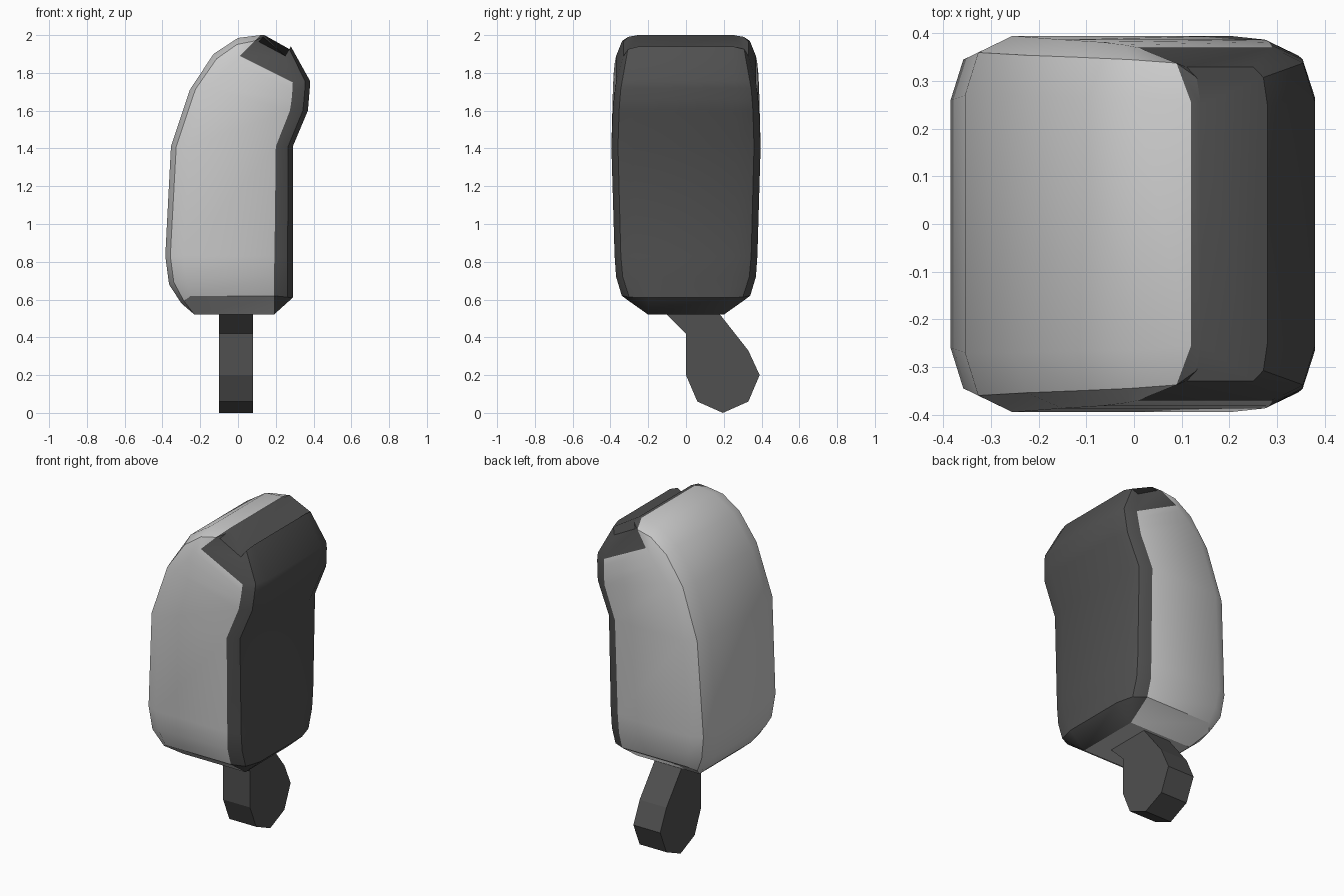
import bpy, bmesh

if "Cube" in bpy.data.objects:
    bpy.data.objects.remove(bpy.data.objects["Cube"])


def material(name, value):
    m = bpy.data.materials.new(name)
    m.diffuse_color = (value, value, value, 1)
    m.use_nodes = True
    m.node_tree.nodes["Principled BSDF"].inputs["Base Color"].default_value = m.diffuse_color
    return m


light = material("light_coating", 0.72)
dark = material("dark_coating", 0.08)


def finish(bm, name, mats, smooth):
    bmesh.ops.remove_doubles(bm, verts=bm.verts[:], dist=0.0005)
    bmesh.ops.recalc_face_normals(bm, faces=bm.faces[:])
    me = bpy.data.meshes.new(name)
    bm.to_mesh(me)
    bm.free()
    ob = bpy.data.objects.new(name, me)
    bpy.context.collection.objects.link(ob)
    for m in mats:
        me.materials.append(m)
    if smooth:
        bpy.ops.object.select_all(action='DESELECT')
        ob.select_set(True)
        bpy.context.view_layer.objects.active = ob
        bpy.ops.object.shade_smooth_by_angle(angle=0.6)
    return ob


# Body cross-sections: (x, z) of left side, left panel edge, right panel edge,
# right side, then half depth of the sides and of the front panel
sections = [
    ((-.23, .52), (-.23, .52), (.19, .52), (.19, .52), .20, .20),
    ((-.30, .58), (-.25, .62), (.19, .62), (.29, .61), .20, .34),
    ((-.365, .68), (-.275, .72), (.19, .72), (.29, .72), .245, .37),
    ((-.385, .83), (-.29, .83), (.193, .83), (.29, .83), .26, .378),
    ((-.355, 1.41), (-.255, 1.41), (.20, 1.41), (.29, 1.41), .27, .395),
    ((-.255, 1.71), (-.15, 1.72), (.275, 1.60), (.37, 1.60), .27, .387),
    ((-.13, 1.90), (-.07, 1.81), (.284, 1.66), (.375, 1.66), .267, .382),
    ((0, 1.985), (-.02, 1.862), (.288, 1.71), (.38, 1.72), .265, .376),
    ((.12, 2.0), (.01, 1.89), (.29, 1.75), (.38, 1.76), .255, .37),
    ((.14, 2.0), (.11, 1.965), (.25, 1.89), (.28, 1.94), .25, .33),
]


def corner(side, panel, yi, yo, k=0.72):
    """Three points rounding from the side to the front panel."""
    mid = [p + k * (s - p) for s, p in zip(side, panel)]
    return [(side[0], -yi, side[1]),
            (mid[0], -(yi + k * (yo - yi)), mid[1]),
            (panel[0], -yo, panel[1])]


bm = bmesh.new()
rings = []
for left, pl, pr, right, yi, yo in sections:
    half = corner(left, pl, yi, yo) + corner(right, pr, yi, yo)[::-1]
    pts = half + [(x, -y, z) for x, y, z in reversed(half)]
    rings.append([bm.verts.new(p) for p in pts])

n = len(rings[0])
for r, (a, b) in enumerate(zip(rings, rings[1:])):
    for i in range(n):
        j = (i + 1) % n
        f = bm.faces.new((a[i], a[j], b[j], b[i]))
        # right side, its rounded corners and the bite on top are dark
        f.material_index = int(3 <= i <= 7 or r == len(rings) - 2)
bm.faces.new(rings[0][::-1])
bm.faces.new(rings[-1]).material_index = 1
finish(bm, "ice_cream_bar", [light, dark], True)

# Stick: side profile (y, z) extruded across x
profile = [(-.12, .54), (0, .42), (0, .2), (.06, .06), (.195, 0),
           (.33, .06), (.39, .2), (.33, .33), (.165, .54)]
bm = bmesh.new()
face = bm.faces.new([bm.verts.new((-.1, y, z)) for y, z in profile])
ext = bmesh.ops.extrude_face_region(bm, geom=[face])
moved = [v for v in ext["geom"] if isinstance(v, bmesh.types.BMVert)]
bmesh.ops.translate(bm, verts=moved, vec=(.18, 0, 0))
finish(bm, "stick", [dark], False)
